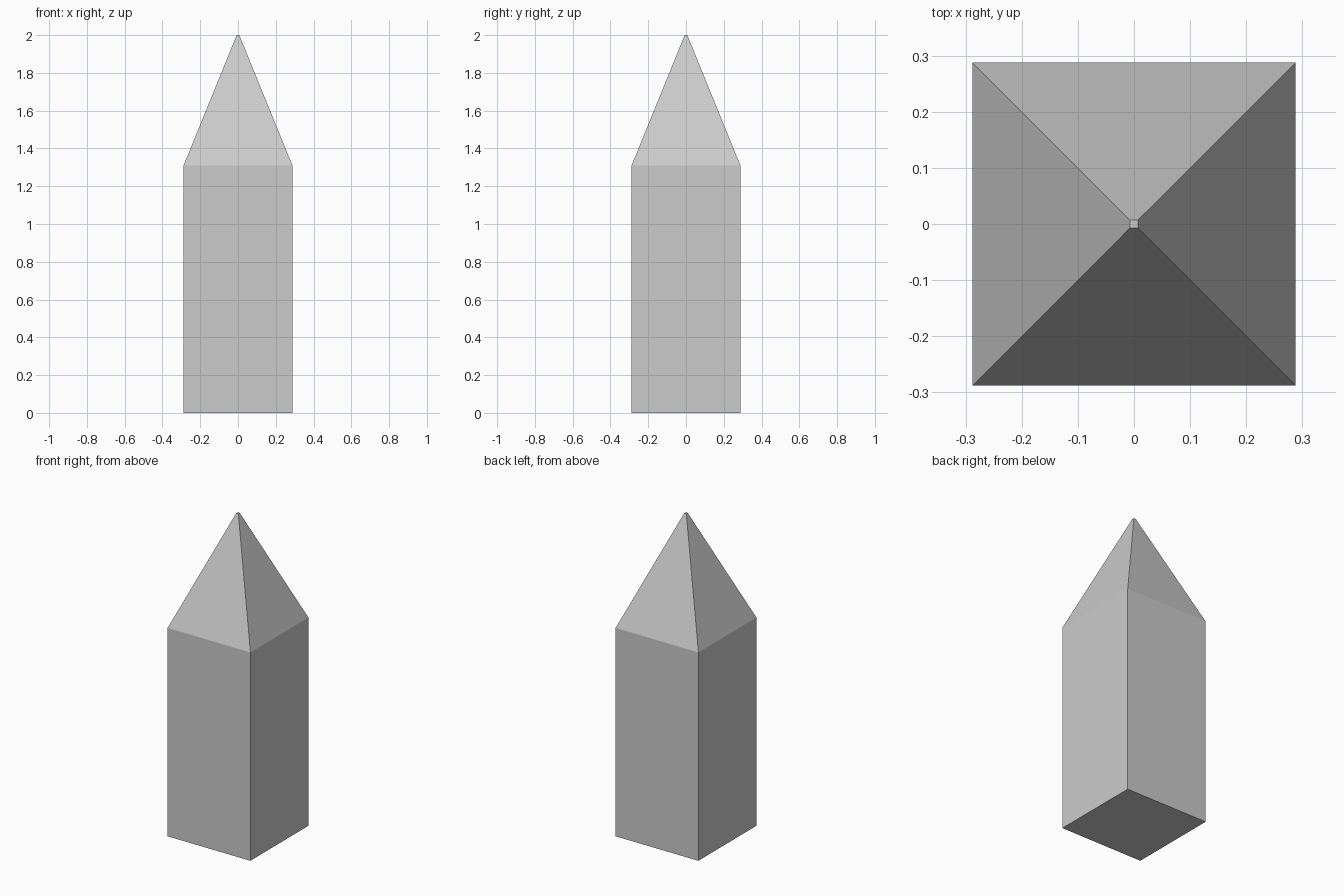
import bpy
import bmesh

if "Cube" in bpy.data.objects:
    bpy.data.objects.remove(bpy.data.objects["Cube"])

# Square cross-sections from base to tip: (half width, height)
SECTIONS = [(0.288, 0.0), (0.288, 1.31), (0.007, 2.0)]

bm = bmesh.new()
rings = []
for h, z in SECTIONS:
    rings.append([bm.verts.new((sx * h, sy * h, z))
                  for sx, sy in ((-1, -1), (1, -1), (1, 1), (-1, 1))])

# Side walls and sloped point
for low, high in zip(rings, rings[1:]):
    for i in range(4):
        j = (i + 1) % 4
        bm.faces.new((low[i], low[j], high[j], high[i]))

# Base and tiny flat tip
bm.faces.new(rings[0][::-1])
bm.faces.new(rings[-1])

mesh = bpy.data.meshes.new("pointed_post")
bm.to_mesh(mesh)
bm.free()
post = bpy.data.objects.new("pointed_post", mesh)
bpy.context.collection.objects.link(post)
